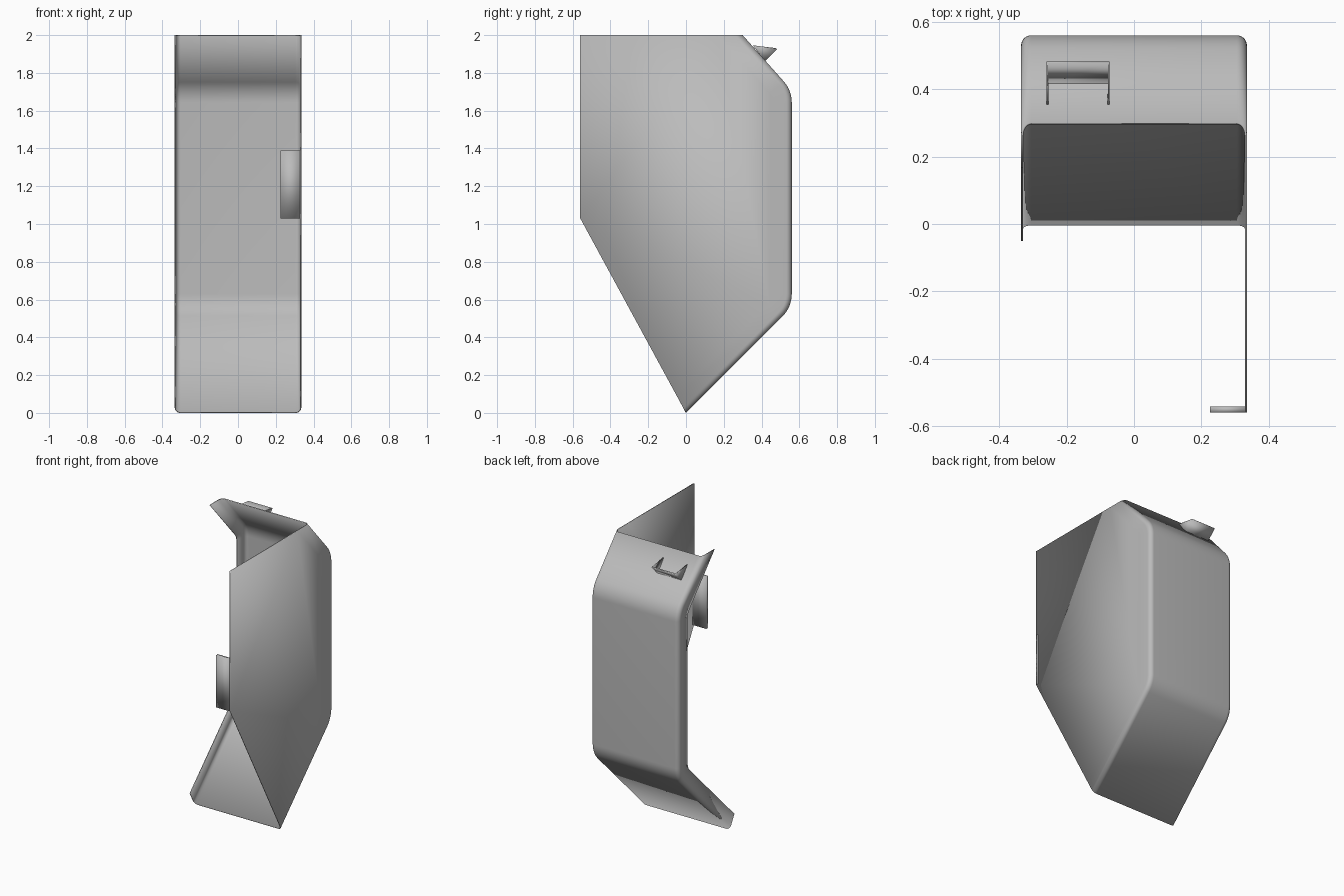
import bpy
from math import sin, cos, tan, pi, atan2

cube = bpy.data.objects.get("Cube")
if cube:
    bpy.data.objects.remove(cube, do_unlink=True)

gray = bpy.data.materials.new("plain_gray")
gray.use_nodes = True
GRAY = (0.5, 0.5, 0.5, 1)
gray.diffuse_color = GRAY
gray.node_tree.nodes["Principled BSDF"].inputs["Base Color"].default_value = GRAY


def sheet(name, verts, faces, thickness):
    """Sheet metal part: a surface thickened towards its inside."""
    mesh = bpy.data.meshes.new(name)
    mesh.from_pydata(verts, [], faces)
    mesh.materials.append(gray)
    obj = bpy.data.objects.new(name, mesh)
    bpy.context.collection.objects.link(obj)
    bpy.ops.object.select_all(action="DESELECT")
    obj.select_set(True)
    bpy.context.view_layer.objects.active = obj
    bpy.ops.object.shade_smooth_by_angle(angle=pi / 6)
    solid = obj.modifiers.new("thickness", "SOLIDIFY")
    solid.thickness = thickness
    solid.use_even_offset = True
    obj.modifiers.move(len(obj.modifiers) - 1, 0)
    return obj


HALF_W, BACK, TOP = 0.335, 0.56, 2.0
BEND, SIDE_BEND, RIM = 0.17, 0.03, 0.1
UPPER, LOWER = 1.707, 0.56      # heights of the two bends
TOP_Y = 0.30                    # where the upper slope meets the top
FRONT_LOW = 1.03                # lowest point of the front edge
STEPS = 8

# Back profile: each station is (y, z) plus the inward direction (dy, dz)
slope = atan2(BACK - TOP_Y, TOP - UPPER)
stations = [(TOP_Y, TOP, -1 / cos(slope), 0)]
for height, start, end in ((UPPER, slope, 0), (LOWER, 0, -pi / 4)):
    centre_z = height - BEND * tan((start + end) / 2)
    for i in range(STEPS + 1):
        a = start + (end - start) * i / STEPS
        stations.append((BACK - BEND + BEND * cos(a), centre_z + BEND * sin(a),
                         -cos(a), -sin(a)))
k = 2 ** 0.5 / (BACK + FRONT_LOW)
stations.append((0, 0, -BACK * k, FRONT_LOW * k))

# Channel cross-section: (x, depth inward from the back)
half = [(HALF_W, RIM)]
for i in range(STEPS + 1):
    a = pi / 2 * i / STEPS
    half.append((HALF_W - SIDE_BEND + SIDE_BEND * cos(a), SIDE_BEND - SIDE_BEND * sin(a)))
section = [(-x, d) for x, d in half] + half[::-1]

# Bent shell with a narrow right rim and a wide left side plate
verts = [(x, y + dy * d, z + dz * d) for y, z, dy, dz in stations for x, d in section]
n = len(section)
faces = [(i * n + j, i * n + j + 1, (i + 1) * n + j + 1, (i + 1) * n + j)
         for i in range(len(stations) - 1) for j in range(n - 1)]
inner_edge = [i * n + n - 1 for i in range(len(stations))]
verts += [(HALF_W, -BACK, FRONT_LOW), (HALF_W, -BACK, TOP)]
faces.append((inner_edge + [len(verts) - 2, len(verts) - 1])[::-1])
sheet("bent_shell", verts, faces, 0.006)

# Front mounting tab folded inwards from the side plate
sheet("front_tab", [(x, -BACK, z) for x, z in
                    ((0.225, FRONT_LOW), (HALF_W, FRONT_LOW), (HALF_W, 1.39), (0.225, 1.39))],
      [(0, 1, 2, 3)], 0.018)

# Small hook on the upper slope: two triangular ears joined by a web
ear = ((0.354, 1.946), (0.482, 1.926), (0.418, 1.862))
sheet("hook", [(x, y, z) for x in (-0.259, -0.073) for y, z in ear],
      [(0, 1, 2), (5, 4, 3), (2, 1, 4, 5)], 0.005)
